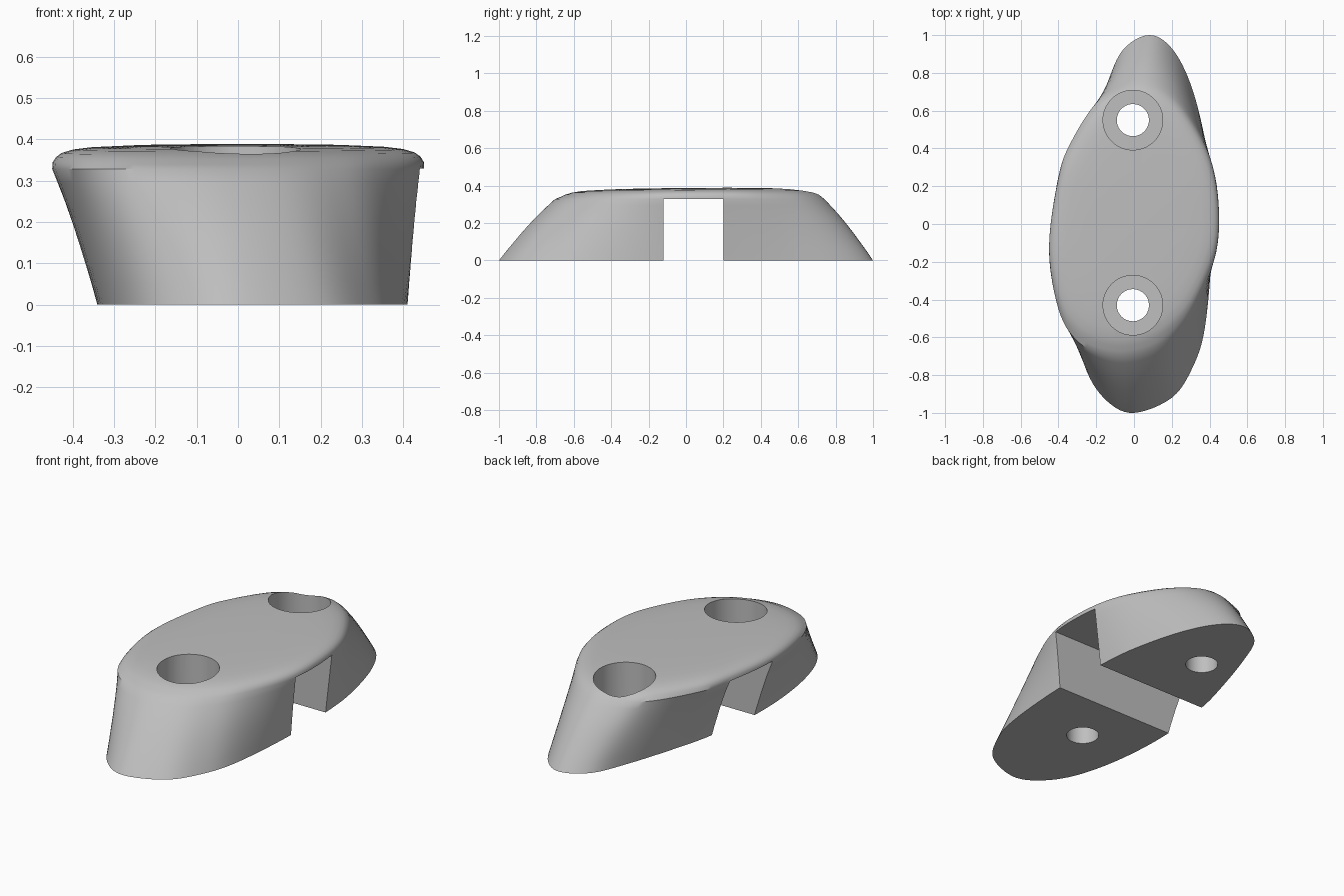
import bpy
import bmesh

cube = bpy.data.objects.get("Cube")
if cube:
    bpy.data.objects.remove(cube, do_unlink=True)

grey = bpy.data.materials.new("plain grey")
grey.use_nodes = True
colour = (0.52, 0.52, 0.52, 1)
grey.diffuse_color = colour
grey.node_tree.nodes["Principled BSDF"].inputs["Base Color"].default_value = colour

# Matching outlines, running from the front tip round by +x
FOOT = [(0, -1), (.2, -.92), (.31, -.76), (.375, -.55), (.41, -.15), (.40, .2),
        (.375, .45), (.30, .74), (.2, .93), (.08, 1), (-.06, .92), (-.15, .72),
        (-.24, .44), (-.30, .2), (-.34, -.15), (-.32, -.5), (-.25, -.78), (-.14, -.94)]
SHOULDER = [(-.05, -.7), (.1, -.66), (.22, -.57), (.33, -.42), (.435, -.15), (.447, .12),
            (.40, .36), (.29, .57), (.18, .69), (.06, .74), (-.07, .71), (-.20, .64),
            (-.33, .44), (-.40, .25), (-.45, -.13), (-.40, -.45), (-.31, -.61), (-.19, -.68)]


def smooth_loop(points, steps=6):
    """Closed Catmull-Rom curve through the points."""
    out = []
    n = len(points)
    for i in range(n):
        a, b, c, d = (points[(i + k) % n] for k in (-1, 0, 1, 2))
        for s in range(steps):
            t = s / steps
            out.append(tuple(
                b[k] + t * (c[k] - a[k]) / 2
                + t * t * (2 * a[k] - 5 * b[k] + 4 * c[k] - d[k]) / 2
                + t ** 3 * (3 * b[k] - a[k] - 3 * c[k] + d[k]) / 2 for k in (0, 1)))
    return out


def make_object(name, bm):
    bmesh.ops.recalc_face_normals(bm, faces=bm.faces)
    mesh = bpy.data.meshes.new(name)
    bm.to_mesh(mesh)
    bm.free()
    mesh.materials.append(grey)
    ob = bpy.data.objects.new(name, mesh)
    bpy.context.collection.objects.link(ob)
    return ob


# Body: flared sides, rounded shoulder, gently crowned top
foot, shoulder = smooth_loop(FOOT), smooth_loop(SHOULDER)
bm = bmesh.new()
rings = []
for z, w in ((0, 0), (.05, .13), (.1, .27), (.15, .41), (.2, .56), (.25, .72), (.295, .88), (.328, 1)):
    rings.append([bm.verts.new((f[0] + (s[0] - f[0]) * w, f[1] + (s[1] - f[1]) * w, z))
                  for f, s in zip(foot, shoulder)])
for z, sx, sy in ((.345, .998, .96), (.358, .98, .92), (.368, .95, .87), (.376, .89, .80),
                  (.381, .80, .70), (.385, .6, .54), (.387, .3, .28)):
    rings.append([bm.verts.new((x * sx, y * sy, z + .009 * y * sy)) for x, y in shoulder])
for low, high in zip(rings, rings[1:]):
    for i in range(len(low)):
        j = (i + 1) % len(low)
        bm.faces.new((low[i], low[j], high[j], high[i]))
bm.faces.new(rings[0])
peak = bm.verts.new((0, 0, .388))
for i, v in enumerate(rings[-1]):
    bm.faces.new((v, rings[-1][(i + 1) % len(rings[-1])], peak))
body = make_object("mounting_block", bm)


def cut(bm):
    cutter = make_object("cutter", bm)
    cutter.hide_render = True
    mod = body.modifiers.new("cut", "BOOLEAN")
    mod.operation = "DIFFERENCE"
    mod.solver = "EXACT"
    mod.object = cutter
    bpy.context.view_layer.objects.active = body
    bpy.ops.object.modifier_apply(modifier=mod.name)
    bpy.data.objects.remove(cutter, do_unlink=True)


# Slot across the underside
bm = bmesh.new()
bmesh.ops.create_cube(bm, size=1)
bmesh.ops.scale(bm, vec=(2, .32, .66), verts=bm.verts)
bmesh.ops.translate(bm, vec=(0, .04, 0), verts=bm.verts)
cut(bm)

# Counterbored screw holes
for y in (-.43, .55):
    for radius, floor in ((.085, -.5), (.158, .13)):
        bm = bmesh.new()
        bmesh.ops.create_cone(bm, cap_ends=True, segments=64, radius1=radius,
                              radius2=radius, depth=1 - floor)
        bmesh.ops.translate(bm, vec=(-.006, y, (1 + floor) / 2), verts=bm.verts)
        cut(bm)

bpy.ops.object.select_all(action="DESELECT")
body.select_set(True)
bpy.context.view_layer.objects.active = body
bpy.ops.object.shade_smooth_by_angle(angle=0.6)
